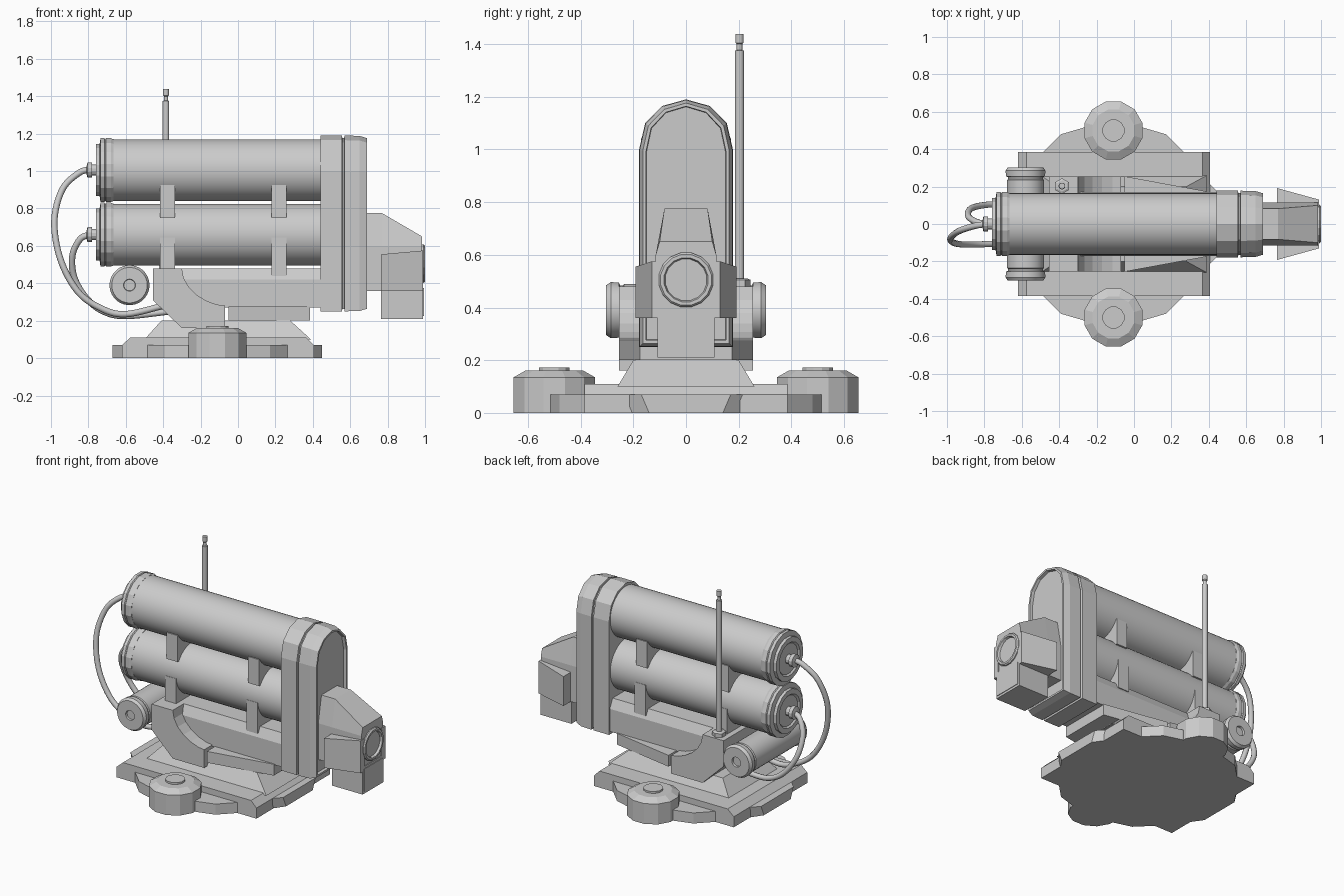
import bpy, bmesh, math
from mathutils import Vector

cube = bpy.data.objects.get("Cube")
if cube:
    bpy.data.objects.remove(cube, do_unlink=True)

grey = bpy.data.materials.new("light_grey")
grey.use_nodes = True
grey.diffuse_color = (0.6, 0.6, 0.6, 1)
grey.node_tree.nodes["Principled BSDF"].inputs["Base Color"].default_value = (0.6, 0.6, 0.6, 1)


def loft(name, rings, smooth=0):
    """Skin a list of equal-length point rings and cap both ends."""
    bm = bmesh.new()
    rows = [[bm.verts.new(p) for p in ring] for ring in rings]
    n = len(rows[0])
    for a, b in zip(rows, rows[1:]):
        for i in range(n):
            j = (i + 1) % n
            bm.faces.new((a[i], a[j], b[j], b[i]))
    bm.faces.new(rows[0])
    bm.faces.new(rows[-1])
    bmesh.ops.recalc_face_normals(bm, faces=bm.faces)
    mesh = bpy.data.meshes.new(name)
    bm.to_mesh(mesh)
    bm.free()
    if smooth:
        mesh.shade_smooth()
        mesh.set_sharp_from_angle(angle=math.radians(smooth))
    mesh.materials.append(grey)
    ob = bpy.data.objects.new(name, mesh)
    bpy.context.collection.objects.link(ob)
    return ob


def place(axis, u, v, t):
    return {"x": (t, u, v), "y": (u, t, v), "z": (u, v, t)}[axis]


def prism(name, pts, axis, lo, hi):
    """Extrude a flat outline along an axis."""
    return loft(name, [[place(axis, u, v, t) for u, v in pts] for t in (lo, hi)])


def box(name, x, y, z):
    return prism(name, [(x[0], y[0]), (x[1], y[0]), (x[1], y[1]), (x[0], y[1])], "z", *z)


def lathe(name, axis, centre, profile, sides, smooth=0):
    """Turn (radius, position) pairs around an axis."""
    ring = [(math.cos(a), math.sin(a)) for a in
            ((i + 0.5) * math.tau / sides for i in range(sides))]
    return loft(name, [[place(axis, centre[0] + r * c, centre[1] + r * s, t)
                        for c, s in ring] for r, t in profile], smooth)


def rect(x0, x1, y, z):
    return [(x0, -y, z), (x1, -y, z), (x1, y, z), (x0, y, z)]


# Base plate with sloped ends, and the pedestal above it
loft("base_plate", [rect(-0.62, 0.405, 0.385, 0), rect(-0.62, 0.405, 0.385, 0.07),
                    rect(-0.575, 0.365, 0.385, 0.11)])
loft("pedestal", [rect(-0.5, 0.39, 0.26, 0.1), rect(-0.41, 0.28, 0.2, 0.2)])

# End lips and side wings of the base
for name, edge, tip in (("right_lip", -0.6, -0.67), ("left_lip", 0.38, 0.45)):
    loft(name, [[(edge, -0.24, z), (tip, -w, z), (tip, w, z), (edge, 0.24, z)]
                for w, z in ((0.14, 0), (0.17, 0.07))])
wing = [(-0.38, 0), (-0.28, 0.1), (-0.16, 0.135), (0.16, 0.135), (0.28, 0.1), (0.38, 0)]
for side, s in (("front", -1), ("back", 1)):
    prism(side + "_wing", [(-0.11 + x, s * (0.38 + y)) for x, y in wing], "z", 0, 0.07)
    lathe(side + "_foot", "z", (-0.11, s * 0.5),
          [(0.16, 0), (0.16, 0.135), (0.115, 0.16), (0.06, 0.16), (0.06, 0.172)], 12)

# Cradle: bracket with a concave edge, tapered slab and main beam
arc = [(-0.07 - 0.23 * math.sin(a) ** 1.2, 0.48 - 0.2 * math.cos(a))
       for a in (math.radians(15 * i) for i in range(7))]
prism("cradle_bracket", arc + [(-0.455, 0.48), (-0.455, 0.31), (-0.3, 0.16), (-0.07, 0.16)],
      "y", -0.255, 0.255)
prism("lower_slab", [(-0.05, -0.255), (0.385, -0.175), (0.385, 0.175), (-0.05, 0.255)],
      "z", 0.2, 0.275)
prism("main_beam", [(-0.17, 0.27), (0.17, 0.27), (0.17, 0.42), (0.14, 0.48),
                    (-0.14, 0.48), (-0.17, 0.42)], "x", -0.35, 0.46)

# Two tanks with end caps and nozzles
for name, z in (("lower", 0.66), ("upper", 1.005)):
    lathe(name + "_tank", "x", (0, z), [(0.165, -0.68), (0.165, 0.46)], 48, 40)
    lathe(name + "_tank_cap", "x", (0, z),
          [(0.168, -0.665), (0.174, -0.68), (0.174, -0.705), (0.168, -0.71), (0.174, -0.715),
           (0.174, -0.735), (0.142, -0.74), (0.142, -0.76), (0.11, -0.76), (0.1, -0.75)], 16)
    lathe(name + "_nozzle", "x", (0, z),
          [(0.03, -0.74), (0.03, -0.78), (0.042, -0.78), (0.042, -0.805), (0.02, -0.81)], 12)

# Straps between the tanks and under the lower one
for name, x in (("right", -0.378), ("left", 0.22)):
    box(name + "_upper_strap", (x - 0.04, x + 0.04), (-0.15, 0.15), (0.75, 0.925))
    box(name + "_lower_strap", (x - 0.04, x + 0.04), (-0.166, 0.166), (0.44, 0.645))


# Arched housing: two bands with a groove, rimmed and recessed end
def arch(x, d):
    half = [(0.178, 0.25), (0.178, 1.0), (0.155, 1.1), (0.09, 1.165)]
    k = 1 - d / 0.178
    right = [(y * k, z + (d if z < 0.5 else -d * (z - 0.9) * 3.5)) for y, z in half]
    return [(x, y, z) for y, z in
            right + [(0, 1.19 - d)] + [(-y, z) for y, z in reversed(right)]]


loft("arched_housing", [arch(x, d) for x, d in (
    (0.44, 0), (0.555, 0), (0.558, 0.012), (0.568, 0.012), (0.57, 0),
    (0.65, 0.002), (0.69, 0.014), (0.69, 0.026), (0.67, 0.028))])


# Sensor head with sloped hood
def hood(x, top_y, top_z):
    half = [(0.115, 0.36), (0.115, 0.6), (top_y, top_z)]
    return [(x, y, z) for y, z in half + [(-y, z) for y, z in reversed(half)]]


loft("sensor_hood", [hood(0.665, 0.082, 0.775), hood(0.77, 0.082, 0.775), hood(0.985, 0.1, 0.65)])
box("sensor_lower_box", (0.765, 0.99), (-0.108, 0.108), (0.21, 0.39))
box("sensor_lower_plate", (0.985, 0.994), (-0.095, 0.095), (0.225, 0.375))
for side, s in (("front", -1), ("back", 1)):
    loft(side + "_sensor_cheek", [
        [(x, s * 0.09, 0.36), (x, s * y, 0.36), (x, s * y, z), (x, s * 0.09, z)]
        for x, y, z in ((0.765, 0.192, 0.555), (0.99, 0.13, 0.575))])
lathe("sensor_lens", "x", (0, 0.505),
      [(0.105, 0.96), (0.105, 0.992), (0.098, 1.0), (0.085, 1.0), (0.08, 0.985)], 16)

# Cross cylinder with rounded ends and dimples
half = [(0.1, 0.235), (0.094, 0.24), (0.094, 0.25), (0.105, 0.255), (0.107, 0.285),
        (0.095, 0.303), (0.032, 0.303), (0.03, 0.29)]
lathe("cross_cylinder", "y", (-0.58, 0.39),
      [(r, -t) for r, t in reversed(half)] + half, 32, 35)

# Antenna and its mount
lathe("antenna", "z", (-0.385, 0.203),
      [(0.018, 0.47), (0.018, 1.375), (0.011, 1.377), (0.011, 1.4), (0.016, 1.405),
       (0.016, 1.438)], 12, 40)
lathe("antenna_mount", "z", (-0.385, 0.203), [(0.042, 0.47), (0.042, 0.505), (0.03, 0.51)], 6)


# Hoses from the nozzles round to the cradle
def hose(name, points, r=0.017, sides=10):
    pts = [Vector(p) for p in points]
    pts = [pts[0] * 2 - pts[1]] + pts + [pts[-1] * 2 - pts[-2]]
    path = []
    for a, b, c, d in zip(pts, pts[1:], pts[2:], pts[3:]):
        for i in range(8):
            t = i / 8
            path.append(0.5 * (2 * b + (c - a) * t + (2 * a - 5 * b + 4 * c - d) * t * t
                               + (3 * b - a - 3 * c + d) * t ** 3))
    path.append(pts[-2])
    rings = []
    for i, p in enumerate(path):
        tangent = (path[min(i + 1, len(path) - 1)] - path[max(i - 1, 0)]).normalized()
        u = tangent.cross(Vector((0, 1, 0))).normalized()
        v = tangent.cross(u)
        rings.append([p + r * (u * math.cos(k * math.tau / sides) + v * math.sin(k * math.tau / sides))
                      for k in range(sides)])
    loft(name, rings, 50)


hose("upper_hose", [(-0.78, 0, 1.01), (-0.85, -0.01, 0.99), (-0.94, -0.04, 0.9), (-0.982, -0.08, 0.73),
                    (-0.95, -0.105, 0.53), (-0.86, -0.11, 0.36), (-0.74, -0.105, 0.27),
                    (-0.6, -0.1, 0.235), (-0.36, -0.1, 0.29)])
hose("lower_hose", [(-0.78, 0, 0.66), (-0.84, 0.01, 0.64), (-0.885, 0.04, 0.55), (-0.875, 0.08, 0.43),
                    (-0.81, 0.1, 0.32), (-0.72, 0.105, 0.25), (-0.6, 0.1, 0.225),
                    (-0.36, 0.1, 0.25)])
